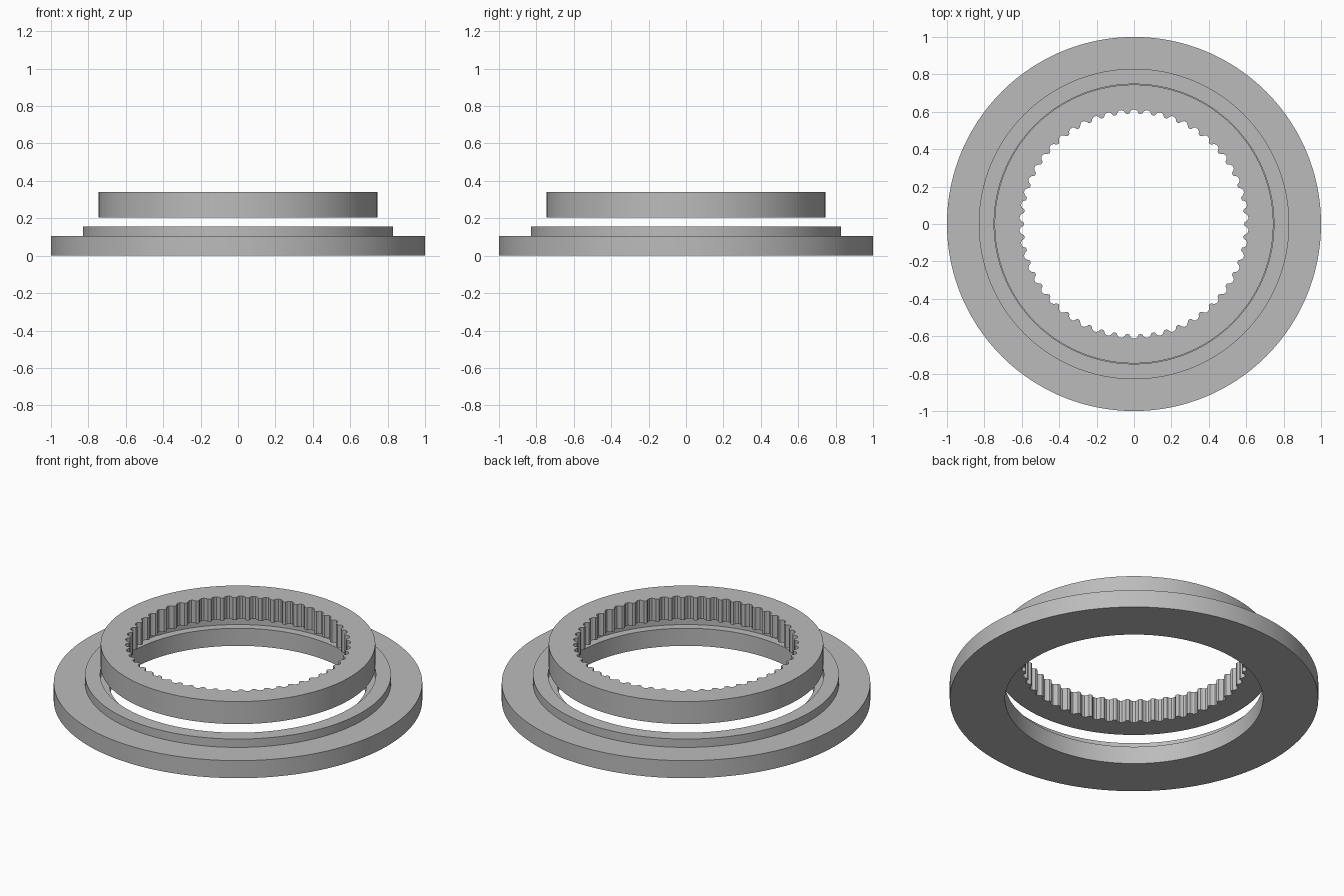
import bpy
import bmesh
from math import cos, sin, tau, radians

cube = bpy.data.objects.get("Cube")
if cube:
    bpy.data.objects.remove(cube, do_unlink=True)

grey = bpy.data.materials.new("plain grey")
grey.use_nodes = True
colour = (0.5, 0.5, 0.5, 1)
grey.diffuse_color = colour
grey.node_tree.nodes["Principled BSDF"].inputs["Base Color"].default_value = colour

TEETH = 54
TOOTH_SHAPE = [(0.0, 0.612), (0.2, 0.612), (0.36, 0.604), (0.46, 0.592),
               (0.6, 0.589), (0.74, 0.592), (0.84, 0.604)]


def circle(radius, z, angles):
    return [(radius * cos(a), radius * sin(a), z) for a in angles]


def ring_solid(name, loops):
    """Bridge closed loops into a ring, the last loop joining the first."""
    bm = bmesh.new()
    rows = [[bm.verts.new(p) for p in loop] for loop in loops]
    count = len(rows[0])
    for r, row in enumerate(rows):
        above = rows[(r + 1) % len(rows)]
        for i in range(count):
            j = (i + 1) % count
            bm.faces.new((row[i], row[j], above[j], above[i]))
    bmesh.ops.recalc_face_normals(bm, faces=bm.faces)
    mesh = bpy.data.meshes.new(name)
    bm.to_mesh(mesh)
    bm.free()
    mesh.materials.append(grey)
    obj = bpy.data.objects.new(name, mesh)
    bpy.context.collection.objects.link(obj)
    bpy.ops.object.select_all(action='DESELECT')
    obj.select_set(True)
    bpy.context.view_layer.objects.active = obj
    bpy.ops.object.shade_smooth_by_angle(angle=radians(25))


# Stepped flange with a shallow seat inside its raised rim
round_angles = [tau * i / 192 for i in range(192)]
flange_profile = [(0.7, 0), (1, 0), (1, 0.105), (0.83, 0.105),
                  (0.83, 0.155), (0.748, 0.155), (0.748, 0.105), (0.7, 0.105)]
ring_solid("base_flange", [circle(r, z, round_angles) for r, z in flange_profile])

# Internal gear floating above the seat
phase = tau / 4 - 0.1 * tau / TEETH
teeth = [(phase + tau * (t + f) / TEETH, r) for t in range(TEETH) for f, r in TOOTH_SHAPE]
gear_angles = [a for a, r in teeth]


def toothed(z):
    return [(r * cos(a), r * sin(a), z) for a, r in teeth]


BOTTOM, TOP = 0.205, 0.34
ring_solid("ring_gear", [toothed(BOTTOM), circle(0.745, BOTTOM, gear_angles),
                         circle(0.745, TOP, gear_angles), toothed(TOP)])
